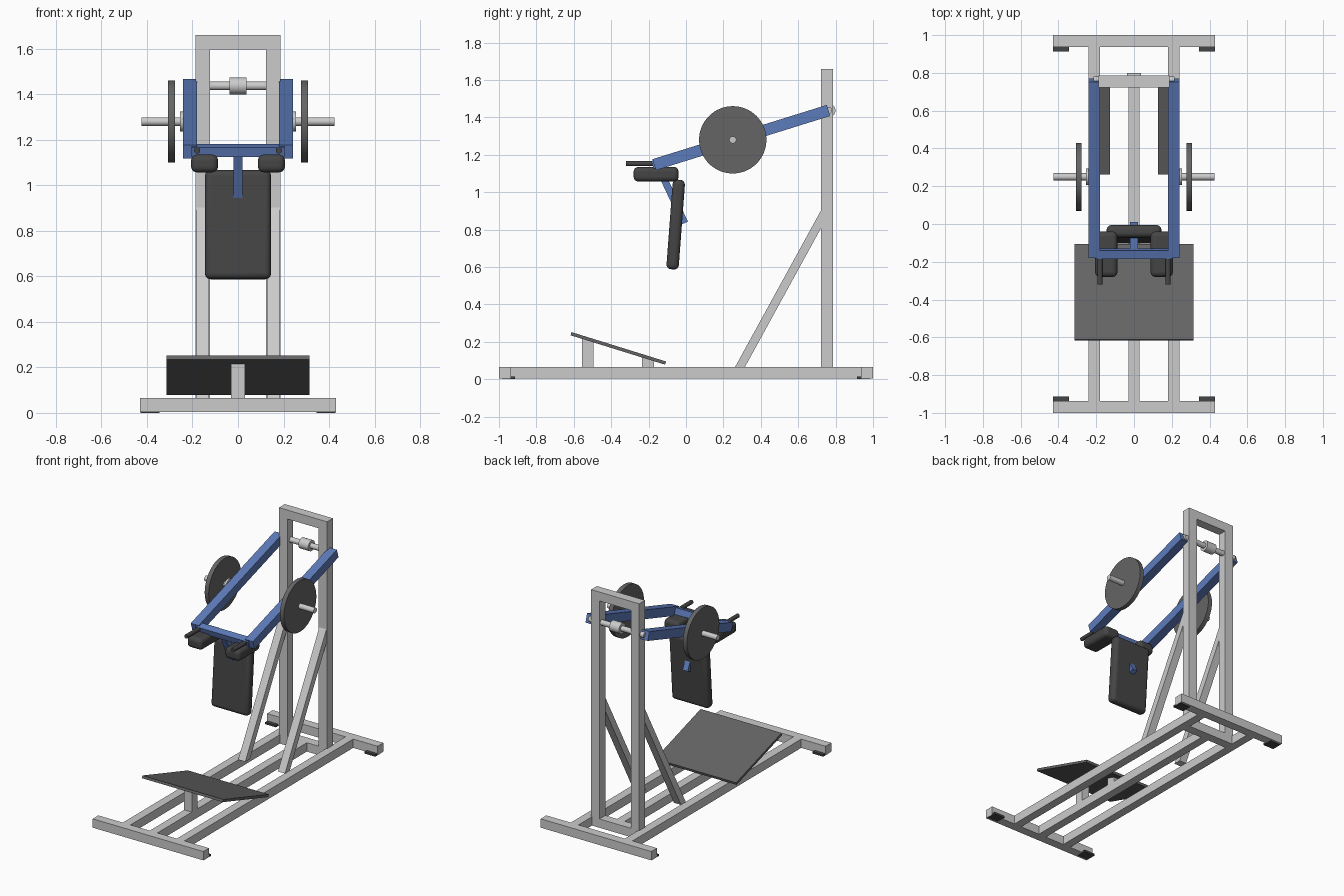
import bpy, bmesh, math
from mathutils import Matrix, Vector

if "Cube" in bpy.data.objects:
    bpy.data.objects.remove(bpy.data.objects["Cube"])


def material(name, rgb):
    m = bpy.data.materials.new(name)
    m.diffuse_color = (*rgb, 1)
    m.use_nodes = True
    m.node_tree.nodes["Principled BSDF"].inputs["Base Color"].default_value = m.diffuse_color
    return m


BLUE = material("blue_paint", (0.11, 0.2, 0.5))
DARK = material("dark_rubber", (0.06, 0.06, 0.06))
IRON = material("dark_iron", (0.13, 0.13, 0.13))


def finish(name, bm, mat=None):
    bmesh.ops.recalc_face_normals(bm, faces=bm.faces[:])
    me = bpy.data.meshes.new(name)
    bm.to_mesh(me)
    bm.free()
    ob = bpy.data.objects.new(name, me)
    bpy.context.collection.objects.link(ob)
    if mat:
        me.materials.append(mat)
    return ob


def smooth(ob, angle=35):
    bpy.ops.object.select_all(action='DESELECT')
    ob.select_set(True)
    bpy.context.view_layer.objects.active = ob
    bpy.ops.object.shade_smooth_by_angle(angle=math.radians(angle))


def box(name, x, y, z, mat=None):
    """Axis-aligned box from (min, max) ranges."""
    bm = bmesh.new()
    bmesh.ops.create_cube(bm, size=1)
    for v in bm.verts:
        v.co = [r[0] if c < 0 else r[1] for c, r in zip(v.co, (x, y, z))]
    return finish(name, bm, mat)


def extrude_x(name, profile, x0, x1, mat=None):
    """Side profile of (y, z) points extruded along x."""
    bm = bmesh.new()
    face = bm.faces.new([bm.verts.new((x0, y, z)) for y, z in profile])
    new = bmesh.ops.extrude_face_region(bm, geom=[face])["geom"]
    verts = [v for v in new if isinstance(v, bmesh.types.BMVert)]
    bmesh.ops.translate(bm, verts=verts, vec=(x1 - x0, 0, 0))
    return finish(name, bm, mat)


def bar(name, a, b, thick, x0, x1, mat=None):
    """Tube with square ends between two (y, z) points."""
    a, b = Vector(a), Vector(b)
    d = (b - a).normalized()
    n = Vector((-d.y, d.x)) * thick / 2
    return extrude_x(name, [a + n, b + n, b - n, a - n], x0, x1, mat)


def rod(name, start, end, r, mat=None, seg=32):
    start, end = Vector(start), Vector(end)
    d = end - start
    rot = d.to_track_quat('Z', 'Y').to_matrix().to_4x4()
    bm = bmesh.new()
    bmesh.ops.create_cone(bm, cap_ends=True, segments=seg, radius1=r, radius2=r,
                          depth=d.length,
                          matrix=Matrix.Translation((start + end) / 2) @ rot)
    ob = finish(name, bm, mat)
    smooth(ob)
    return ob


def pad(name, centre, size, tilt=0, bevel=0.025):
    hx, hy, hz = (s / 2 for s in size)
    ob = box(name, (-hx, hx), (-hy, hy), (-hz, hz), DARK)
    ob.location = centre
    ob.rotation_euler.x = tilt
    m = ob.modifiers.new("rounding", 'BEVEL')
    m.width, m.segments = bevel, 4
    smooth(ob)
    return ob


H = 0.065                       # frame tube height
PIVOT = (0.762, 1.437)          # arm pivot (y, z)
FRONT = (-0.17, 1.147)          # arm front end (y, z)
PEG = (0.25, 1.28)              # weight peg (y, z)

# base frame
for label, s in (("front", -1), ("rear", 1)):
    box(label + "_base_beam", (-0.43, 0.43), sorted((s, s * 0.937)), (0.003, H))
    for side, t in (("left", -1), ("right", 1)):
        box(f"{label}_{side}_foot", sorted((t * 0.345, t * 0.428)),
            sorted((s * 0.913, s * 0.985)), (0, 0.014), DARK)
box("centre_rail", (-0.03, 0.03), (-0.937, 0.722), (0.003, H))
box("rear_base_crossbar", (-0.18, 0.18), (0.722, 0.787), (0.003, H))

# tower top, pivot axle and sleeve
box("tower_top_beam", (-0.122, 0.122), (0.722, 0.787), (1.597, 1.66))
rod("pivot_axle", (-0.215, *PIVOT), (0.215, *PIVOT), 0.019)
rod("pivot_sleeve", (-0.038, *PIVOT), (0.038, *PIVOT), 0.037)

# tilted foot plate and supports
extrude_x("foot_plate", [(-0.617, 0.235), (-0.612, 0.252), (-0.107, 0.095),
                         (-0.112, 0.078)], -0.315, 0.315, IRON)
extrude_x("foot_plate_front_post", [(-0.555, H), (-0.555, 0.22), (-0.495, 0.2),
                                    (-0.495, H)], -0.03, 0.03)
extrude_x("foot_plate_rear_post", [(-0.235, H), (-0.235, 0.12), (-0.17, 0.099),
                                   (-0.17, H)], -0.03, 0.03)

# mirrored left and right parts
for side, s in (("left", -1), ("right", 1)):
    box(side + "_side_rail", sorted((s * 0.18, s * 0.24)), (-0.937, 0.937), (0.003, H))
    box(side + "_upright", sorted((s * 0.122, s * 0.187)), (0.722, 0.787), (H, 1.66))
    extrude_x(side + "_brace", [(0.262, H), (0.315, H), (0.723, 0.81), (0.723, 0.905)],
              s * 0.127, s * 0.182)
    bar(side + "_lever_arm", FRONT, PIVOT, 0.062, s * 0.18, s * 0.242, BLUE)
    rod(side + "_weight_peg", (s * 0.24, *PEG), (s * 0.425, *PEG), 0.019)
    rod(side + "_peg_collar", (s * 0.24, *PEG), (s * 0.255, *PEG), 0.044)
    rod(side + "_weight_plate", (s * 0.277, *PEG), (s * 0.308, *PEG), 0.18, IRON, 64)
    pad(side + "_shoulder_pad", (s * 0.147, -0.16, 1.096), (0.118, 0.24, 0.078))
    rod(side + "_handle", (s * 0.18, -0.32, 1.153), (s * 0.18, -0.17, 1.153), 0.014, DARK)

# arm crossbar, pad stem and back pad
bar("arm_crossbar", (-0.18, 1.146), (-0.135, 1.16), 0.044, -0.205, 0.205, BLUE)
bar("back_pad_stem", (-0.15, 1.14), (-0.007, 0.835), 0.038, -0.02, 0.02, BLUE)
pad("back_pad", (0, -0.055, 0.827), (0.29, 0.066, 0.48), -math.radians(4.3))
